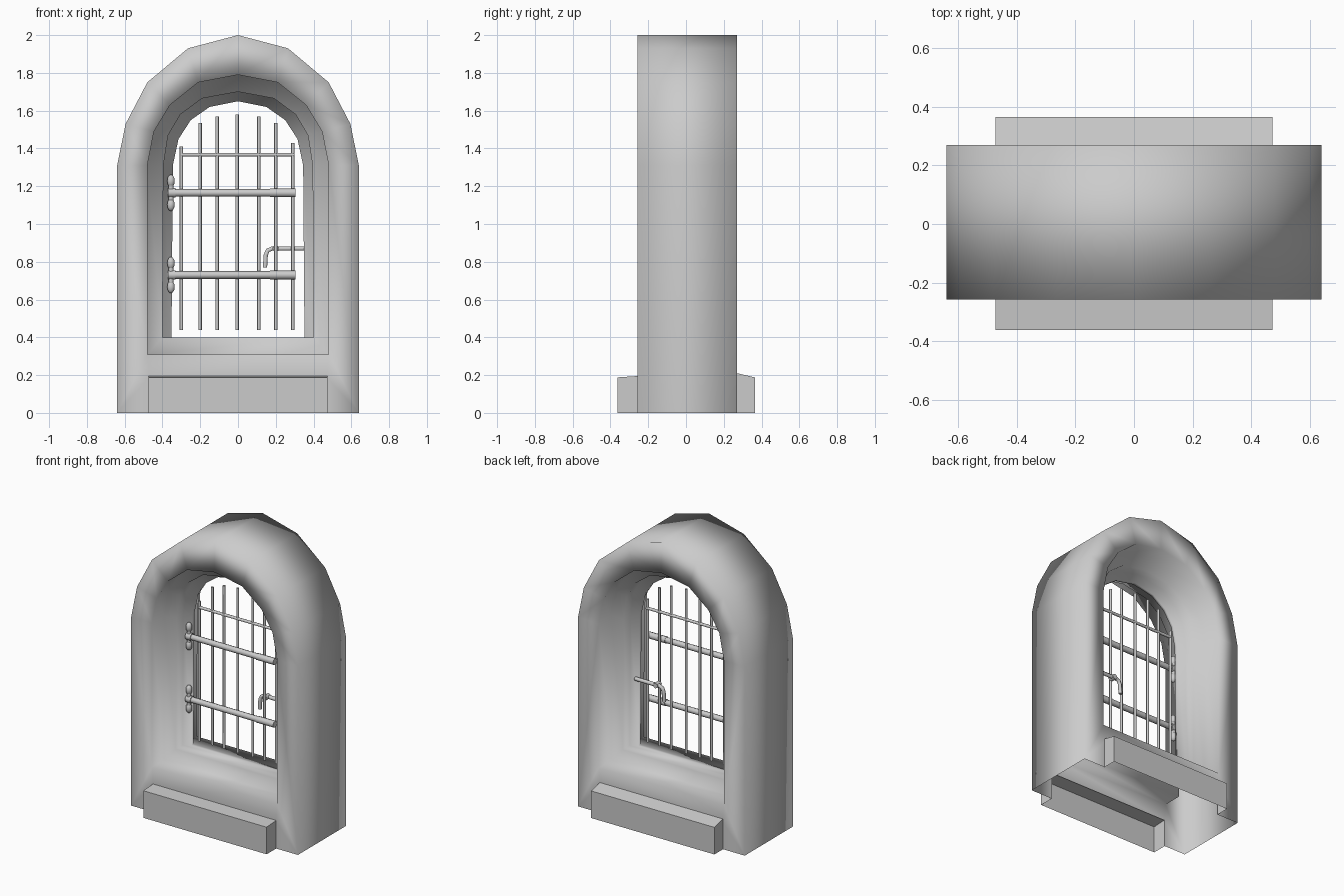
import bpy, bmesh
from math import radians
from mathutils import Vector

cube = bpy.data.objects.get("Cube")
if cube:
    bpy.data.objects.remove(cube, do_unlink=True)

stone = bpy.data.materials.new("light_grey")
stone.use_nodes = True
GREY = (0.6, 0.6, 0.6, 1)
stone.diffuse_color = GREY
stone.node_tree.nodes["Principled BSDF"].inputs["Base Color"].default_value = GREY


def finish(name, bm, angle=None):
    """Turn a bmesh into a named, smooth shaded object."""
    bmesh.ops.recalc_face_normals(bm, faces=bm.faces)
    for f in bm.faces:
        f.smooth = True
    if angle:
        for e in bm.edges:
            if len(e.link_faces) == 2 and e.calc_face_angle() > radians(angle):
                e.smooth = False
    mesh = bpy.data.meshes.new(name)
    bm.to_mesh(mesh)
    bm.free()
    mesh.materials.append(stone)
    obj = bpy.data.objects.new(name, mesh)
    bpy.context.collection.objects.link(obj)
    return obj


# Hollow arched frame: half outlines run from the foot to the crown
OUTER = [(.64, 0), (.64, 1.31), (.595, 1.53), (.48, 1.75), (.265, 1.93), (0, 2)]
FACE = [(.48, .31), (.48, 1.31), (.445, 1.49), (.36, 1.63), (.21, 1.75), (0, 1.79)]
STEP = [(.4, .4), (.395, 1.31), (.37, 1.47), (.305, 1.58), (.19, 1.665), (0, 1.70)]
THROAT = [(.352, .4), (.345, 1.31), (.315, 1.45), (.25, 1.55), (.15, 1.62), (0, 1.65)]
bm = bmesh.new()


def ring(half, y):
    full = half + [(-x, z) for x, z in reversed(half[:-1])]
    return [bm.verts.new((x, y, z)) for x, z in full]


def bridge(a, b, closed):
    n = len(a)
    for i in range(n if closed else n - 1):
        j = (i + 1) % n
        bm.faces.new((a[i], a[j], b[j], b[i]))


FRONT, BACK = -0.257, 0.27
outer = [ring(OUTER, y) for y in (FRONT, BACK)]
# straight reveal, rebate shoulder, then a narrow throat, the same on both faces
inner = [ring(half, y) for half, y in (
    (FACE, FRONT), (FACE, -.125), (STEP, -.11), (STEP, -.035), (THROAT, -.005),
    (THROAT, .015), (STEP, .045), (STEP, .12), (FACE, .135), (FACE, BACK))]
bridge(outer[0], outer[1], False)
for a, b in zip(inner, inner[1:]):
    bridge(a, b, True)
for out, inn, y in ((outer[0], inner[0], FRONT), (outer[1], inner[-1], BACK)):
    bridge(out, inn, False)
    # strip under the sill and the feet of the jambs
    mids = []
    for end, side in ((0, 1), (-1, -1)):
        mid = bm.verts.new((.47 * side, y, .19))
        low = bm.verts.new((.47 * side, y, 0))
        bm.faces.new((out[end], inn[end], mid, low))
        mids.append(mid)
    bm.faces.new((inn[0], inn[-1], mids[1], mids[0]))
finish("arched_frame", bm)

# Hollow ledge at the foot of each face, open below and inside
for name, y0, y1, z_in in (("front_ledge", FRONT, -.362, .195), ("back_ledge", BACK, .365, .21)):
    bm = bmesh.new()
    outline = [(-.473, y0, z_in), (-.473, y1, .188), (.473, y1, .188), (.473, y0, z_in)]
    top = [bm.verts.new(p) for p in outline]
    low = [bm.verts.new((p[0], p[1], 0)) for p in outline]
    bm.faces.new(top)
    bridge(top, low, False)
    finish(name, bm, 50)


def rod(name, p, q, r, sides=8):
    """Round bar from p to q."""
    p, q = Vector(p), Vector(q)
    bm = bmesh.new()
    bmesh.ops.create_cone(bm, cap_ends=True, segments=sides, radius1=r,
                          radius2=r, depth=(q - p).length)
    turn = (q - p).to_track_quat('Z', 'Y').to_matrix()
    for v in bm.verts:
        v.co = turn @ v.co + (p + q) / 2
    return finish(name, bm, 50)


# Grille bars
GATE = 0.005
for i, (x, top) in enumerate(((-.3, 1.41), (-.2, 1.535), (-.11, 1.57), (-.005, 1.58),
                              (.11, 1.57), (.2, 1.535), (.29, 1.43))):
    rod(f"grille_bar_{i + 1}", (x, GATE, .44), (x, GATE, top), .009)
rod("upper_cross_bar", (-.3, GATE, 1.367), (.3, GATE, 1.367), .01)

# Strap hinges with barrels and rounded knobs
for name, z in (("lower", .73), ("upper", 1.165)):
    y = -.03
    rod(f"{name}_strap", (-.36, y, z), (.19, y, z), .02)
    rod(f"{name}_strap_tip", (.17, y, z), (.305, y, z), .023)
    rod(f"{name}_strap_collar", (-.37, y, z), (-.33, y, z), .025)
    rod(f"{name}_hinge_pin", (-.355, y, z - .08), (-.355, y, z + .08), .014)
    for side in (-1, 1):
        bm = bmesh.new()
        bmesh.ops.create_uvsphere(bm, u_segments=10, v_segments=6, radius=1)
        for v in bm.verts:
            v.co = Vector((-.355 + v.co.x * .021, y + v.co.y * .021,
                           z + side * .063 + v.co.z * .034))
        finish(f"{name}_hinge_knob_{'top' if side > 0 else 'bottom'}", bm)

# Bent latch handle
curve = bpy.data.curves.new("latch_handle", 'CURVE')
curve.dimensions = '3D'
curve.bevel_depth = .013
curve.bevel_resolution = 1
curve.use_fill_caps = True
path = [(.365, .87), (.18, .87), (.157, .86), (.147, .835), (.143, .77)]
spline = curve.splines.new('POLY')
spline.points.add(len(path) - 1)
for point, (x, z) in zip(spline.points, path):
    point.co = (x, .035, z, 1)
spline.use_smooth = True
curve.materials.append(stone)
handle = bpy.data.objects.new("latch_handle", curve)
bpy.context.collection.objects.link(handle)
rod("latch_collar", (.2, GATE, .87), (.2, .05, .87), .018)
